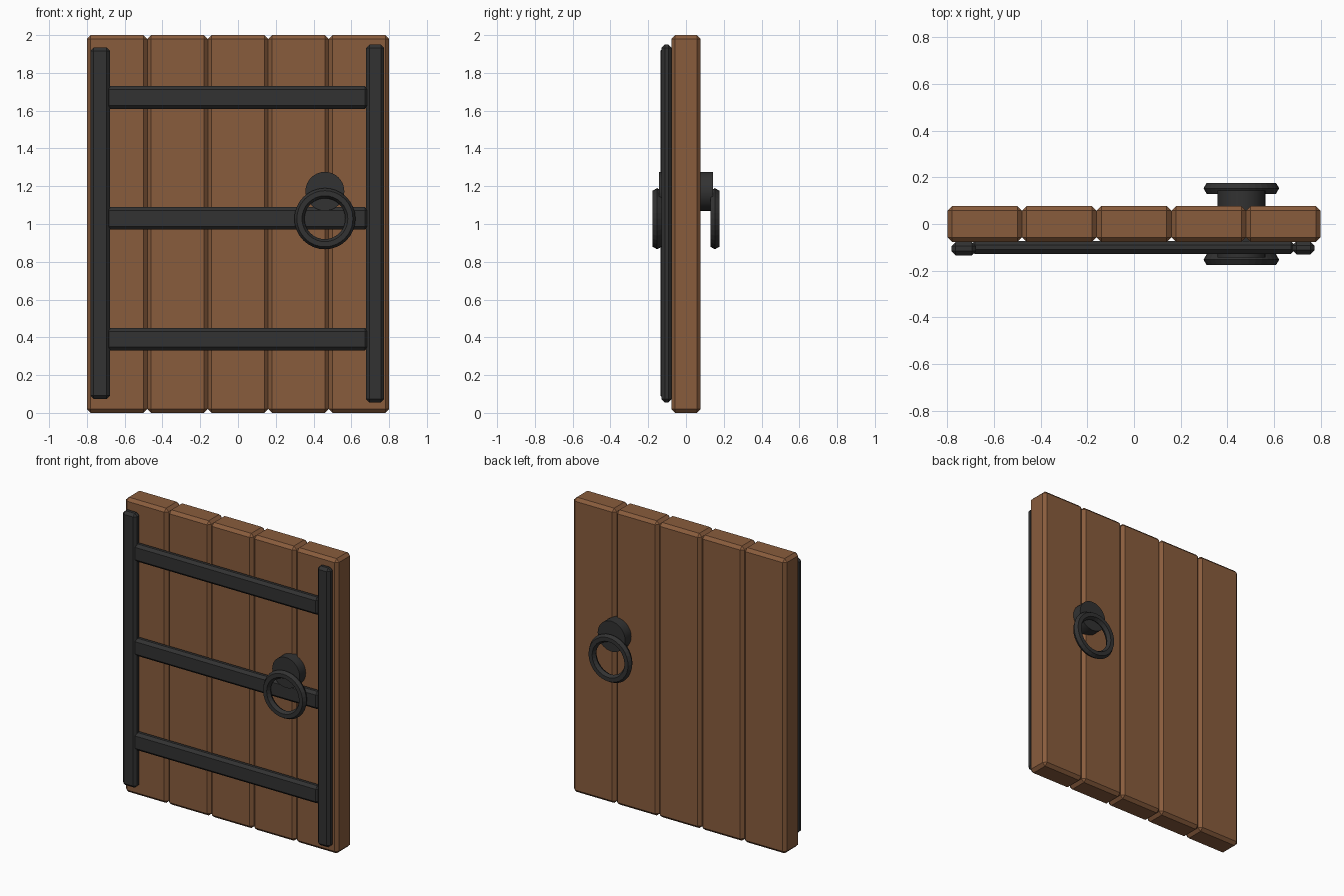
import bpy, bmesh, math
from mathutils import Matrix

if "Cube" in bpy.data.objects:
    bpy.data.objects.remove(bpy.data.objects["Cube"])


def colour(name, rgb):
    m = bpy.data.materials.new(name)
    m.diffuse_color = (*rgb, 1)
    m.use_nodes = True
    m.node_tree.nodes["Principled BSDF"].inputs["Base Color"].default_value = m.diffuse_color
    return m


WOOD = colour("brown_wood", (0.25, 0.107, 0.046))
IRON = colour("dark_iron", (0.032, 0.032, 0.032))


def finish(name, bm, mat):
    bmesh.ops.recalc_face_normals(bm, faces=bm.faces)
    me = bpy.data.meshes.new(name)
    bm.to_mesh(me)
    bm.free()
    me.materials.append(mat)
    ob = bpy.data.objects.new(name, me)
    bpy.context.collection.objects.link(ob)
    return ob


def chamfered_box(name, x, y, z, bevel, mat):
    """Box from (min, max) ranges with one-segment chamfers."""
    bm = bmesh.new()
    bmesh.ops.create_cube(bm, size=1)
    for v in bm.verts:
        for i, (lo, hi) in enumerate((x, y, z)):
            v.co[i] = hi if v.co[i] > 0 else lo
    bmesh.ops.bevel(bm, geom=bm.edges[:], offset=bevel, segments=1,
                    affect='EDGES', profile=0.5)
    return finish(name, bm, mat)


def ring(name, centre, major, minor, segments=32, sides=6):
    """Ring in the xz plane with a hexagonal section."""
    bm = bmesh.new()
    loops = []
    for i in range(segments):
        a = 2 * math.pi * i / segments
        loop = []
        for j in range(sides):
            b = 2 * math.pi * j / sides
            r = major + minor * math.cos(b)
            loop.append(bm.verts.new((centre[0] + r * math.cos(a),
                                      centre[1] + minor * math.sin(b),
                                      centre[2] + r * math.sin(a))))
        loops.append(loop)
    for i in range(segments):
        p, q = loops[i], loops[(i + 1) % segments]
        for j in range(sides):
            k = (j + 1) % sides
            bm.faces.new((p[j], p[k], q[k], q[j]))
    return finish(name, bm, IRON)


# Five upright planks
for i in range(5):
    x0 = -0.8 + 0.32 * i
    chamfered_box(f"plank_{i + 1}", (x0, x0 + 0.32), (-0.077, 0.077),
                  (0, 2), 0.02, WOOD)

# Iron straps on the front
chamfered_box("left_upright_strap", (-0.782, -0.677), (-0.134, -0.077),
              (0.073, 1.935), 0.018, IRON)
chamfered_box("right_upright_strap", (0.678, 0.774), (-0.13, -0.075),
              (0.055, 1.95), 0.018, IRON)
for i, z in enumerate((0.39, 1.03, 1.67)):
    chamfered_box(f"cross_strap_{i + 1}", (-0.70, 0.69), (-0.128, -0.073),
                  (z - 0.06, z + 0.06), 0.018, IRON)

# Handle boss running through the door
bm = bmesh.new()
bmesh.ops.create_cone(bm, cap_ends=True, segments=32, radius1=0.103,
                      radius2=0.103, depth=0.286,
                      matrix=Matrix.Translation((0.46, 0, 1.173))
                      @ Matrix.Rotation(math.pi / 2, 4, 'X'))
boss = finish("handle_boss", bm, IRON)
for p in boss.data.polygons:
    p.use_smooth = len(p.vertices) == 4
for e in boss.data.edges:
    a, b = (boss.data.vertices[v].co for v in e.vertices)
    e.use_edge_sharp = abs(a.y - b.y) < 0.01

# Pull rings, front and back
for name, y in (("front_pull_ring", -0.153), ("back_pull_ring", 0.153)):
    ring(name, (0.46, y, 1.028), 0.135, 0.027)
